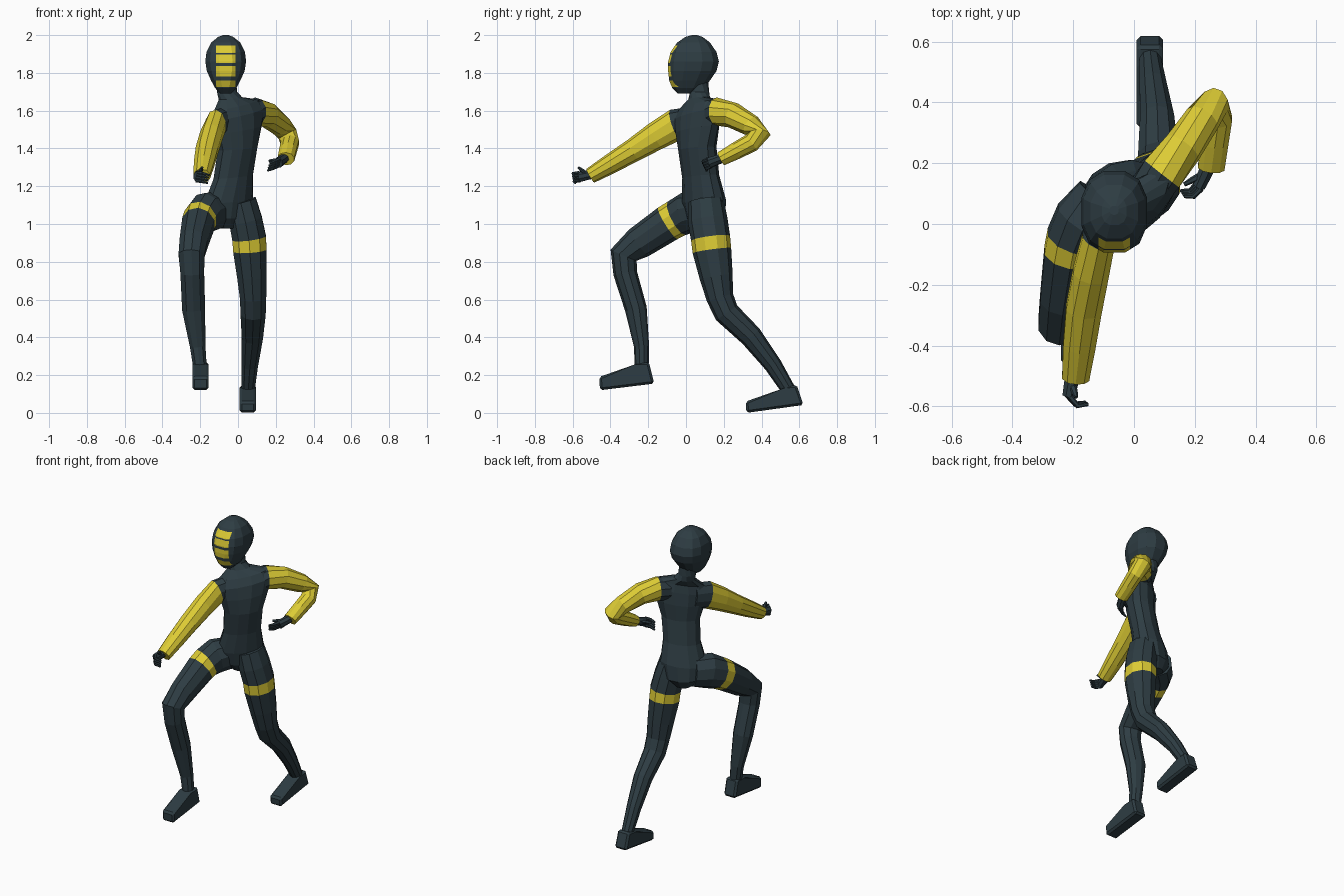
import bpy, bmesh, math
from mathutils import Vector


def material(name, rgb):
    m = bpy.data.materials.new(name)
    m.diffuse_color = (*rgb, 1)
    return m


DARK, YELLOW = 0, 1
MATS = [material("dark slate", (0.027, 0.046, 0.056)), material("yellow", (0.72, 0.60, 0.035))]


def loft(bm, rings, yellow=()):
    """Skin a list of point rings; segments listed in yellow get that colour."""
    vs = [[bm.verts.new(p) for p in r] for r in rings]
    n = len(vs[0])
    for k in range(len(vs) - 1):
        for i in range(n):
            j = (i + 1) % n
            f = bm.faces.new((vs[k][i], vs[k][j], vs[k + 1][j], vs[k + 1][i]))
            f.material_index = YELLOW if k in yellow else DARK
    bm.faces.new(vs[0][::-1])
    end = bm.faces.new(vs[-1])
    end.material_index = YELLOW if len(vs) - 2 in yellow else DARK


def tube(bm, pts, n=10, ref=(1, 0, 0), yellow=()):
    """Limb through (x, y, z, half width, half depth) points."""
    c = [Vector(p[:3]) for p in pts]
    rings = []
    for k, p in enumerate(pts):
        t = Vector()
        if k > 0:
            t += (c[k] - c[k - 1]).normalized()
        if k < len(c) - 1:
            t += (c[k + 1] - c[k]).normalized()
        t.normalize()
        r = Vector(ref)
        u = (r - t * r.dot(t)).normalized()
        v = t.cross(u)
        ang = [2 * math.pi * (i + 0.5) / n for i in range(n)]
        rings.append([c[k] + u * p[3] * math.cos(a) + v * p[4] * math.sin(a) for a in ang])
    loft(bm, rings, yellow)


def finish(bm, name):
    bmesh.ops.recalc_face_normals(bm, faces=bm.faces[:])
    me = bpy.data.meshes.new(name)
    bm.to_mesh(me)
    bm.free()
    for m in MATS:
        me.materials.append(m)
    ob = bpy.data.objects.new(name, me)
    bpy.context.collection.objects.link(ob)
    return ob


def limb(name, pts, yellow):
    bm = bmesh.new()
    tube(bm, pts, yellow=yellow)
    finish(bm, name)


# head: hood with a flattened face, rows are z, front y, back y, half width
bm = bmesh.new()
rings = []
for z, y0, y1, w in [(1.69, -0.045, 0.03, 0.03), (1.72, -0.075, 0.095, 0.058),
                     (1.76, -0.092, 0.13, 0.08), (1.81, -0.098, 0.165, 0.103),
                     (1.86, -0.098, 0.178, 0.111), (1.91, -0.085, 0.165, 0.105),
                     (1.96, -0.05, 0.13, 0.08), (1.99, -0.005, 0.09, 0.042), (2.0, 0.03, 0.06, 0.015)]:
    ring = []
    for i in range(12):
        a = 2 * math.pi * (i + 0.5) / 12
        c, s = math.cos(a), math.sin(a)
        ring.append((-0.065 + w * math.copysign(abs(c) ** 0.85, c),
                     (y0 + y1) / 2 + (y1 - y0) / 2 * math.copysign(abs(s) ** 0.8, s), z))
    rings.append(ring)
loft(bm, rings)
# face stripes cut into the hood
STRIPES = [(1.725, 1.76), (1.78, 1.837), (1.853, 1.897), (1.905, 1.945)]
cuts = [((0, 0, z), (0, 0, 1)) for s in STRIPES for z in s]
cuts += [((x, 0, 0), (1, 0, 0)) for x in (-0.117, -0.013)]
for co, no in cuts:
    bmesh.ops.bisect_plane(bm, geom=bm.verts[:] + bm.edges[:] + bm.faces[:], plane_co=co, plane_no=no)
for f in bm.faces:
    p = f.calc_center_median()
    if p.y < 0 and abs(p.x + 0.065) < 0.052 and any(a < p.z < b for a, b in STRIPES):
        f.material_index = YELLOW
finish(bm, "head")

# torso: twisted rings of centre x, centre y, z, half width, half depth, yaw, sideways tilt
bm = bmesh.new()
rings = []
for cx, cy, z, w, d, yaw, tilt in [
        (-0.06, 0.11, 0.975, 0.05, 0.06, 33, 0), (-0.06, 0.105, 1.03, 0.125, 0.095, 33, 0),
        (-0.05, 0.095, 1.12, 0.145, 0.1, 34, 0.1), (-0.025, 0.078, 1.25, 0.117, 0.086, 36, 0.1),
        (-0.002, 0.06, 1.4, 0.12, 0.088, 38, 0.1), (0.0, 0.06, 1.5, 0.15, 0.088, 40, 0.15),
        (0.0, 0.06, 1.58, 0.175, 0.078, 40, 0.2), (-0.005, 0.065, 1.63, 0.15, 0.06, 40, 0.2),
        (-0.04, 0.07, 1.665, 0.065, 0.056, 30, 0.1), (-0.058, 0.072, 1.70, 0.054, 0.05, 15, 0),
        (-0.062, 0.07, 1.75, 0.054, 0.05, 0, 0)]:
    ca, sa = math.cos(math.radians(yaw)), math.sin(math.radians(yaw))
    ring = []
    for i in range(12):
        a = 2 * math.pi * (i + 0.5) / 12
        x, y = w * math.cos(a), d * math.sin(a)
        ring.append((cx + x * ca - y * sa, cy + x * sa + y * ca, z + tilt * x))
    rings.append(ring)
loft(bm, rings)
finish(bm, "torso_and_neck")

# legs with a yellow thigh band
limb("right_leg", [(-0.11, 0.085, 1.07, 0.09, 0.10), (-0.17, 0.01, 1.06, 0.098, 0.11),
                   (-0.2, -0.05, 1.03, 0.092, 0.1), (-0.21, -0.097, 1.003, 0.09, 0.098),
                   (-0.235, -0.25, 0.9, 0.078, 0.087), (-0.246, -0.33, 0.835, 0.072, 0.075),
                   (-0.242, -0.322, 0.74, 0.066, 0.063), (-0.235, -0.265, 0.55, 0.064, 0.058),
                   (-0.213, -0.235, 0.35, 0.043, 0.04), (-0.2, -0.235, 0.23, 0.037, 0.037)], {2})
limb("left_leg", [(0.015, 0.105, 1.12, 0.085, 0.095), (0.04, 0.115, 1.02, 0.092, 0.105),
                  (0.059, 0.13, 0.925, 0.094, 0.104), (0.063, 0.137, 0.86, 0.093, 0.103),
                  (0.074, 0.16, 0.72, 0.082, 0.088), (0.08, 0.18, 0.61, 0.073, 0.072),
                  (0.08, 0.215, 0.53, 0.07, 0.068), (0.076, 0.345, 0.405, 0.059, 0.06),
                  (0.062, 0.46, 0.255, 0.046, 0.047), (0.052, 0.55, 0.11, 0.036, 0.037)], {2})


# feet: side profile (y, z) given width, edges bevelled
def foot(name, cx, prof):
    bm = bmesh.new()
    loft(bm, [[(cx + s * 0.043, y, z) for y, z in prof] for s in (-1, 1)])
    bmesh.ops.bevel(bm, geom=bm.edges[:], offset=0.012, segments=1, affect='EDGES', profile=0.5)
    finish(bm, name)


foot("right_foot", -0.198, [(-0.168, 0.155), (-0.455, 0.12), (-0.46, 0.19), (-0.275, 0.255), (-0.197, 0.27)])
foot("left_foot", 0.052, [(0.622, 0.042), (0.32, 0.0), (0.316, 0.06), (0.515, 0.13), (0.585, 0.15)])

# yellow sleeves, starting from a dark shoulder
limb("right_sleeve", [(-0.07, 0.03, 1.54, 0.065, 0.08), (-0.117, -0.055, 1.525, 0.058, 0.085),
                      (-0.142, -0.16, 1.465, 0.062, 0.075), (-0.165, -0.28, 1.39, 0.062, 0.062),
                      (-0.18, -0.4, 1.318, 0.056, 0.053), (-0.192, -0.507, 1.255, 0.047, 0.042)], {1, 2, 3, 4})
limb("left_sleeve", [(0.05, 0.11, 1.58, 0.07, 0.07), (0.092, 0.165, 1.595, 0.075, 0.075),
                     (0.16, 0.25, 1.575, 0.066, 0.068), (0.225, 0.345, 1.52, 0.06, 0.058),
                     (0.262, 0.39, 1.475, 0.055, 0.058), (0.275, 0.345, 1.43, 0.05, 0.05),
                     (0.265, 0.27, 1.39, 0.048, 0.046), (0.254, 0.185, 1.345, 0.046, 0.038)], {1, 2, 3, 4, 5, 6})


# gloved hands: palm, four bent fingers and a thumb
def hand(name, wrist, knuckle, first, second, spread, thumb):
    w, k, f, g, s, th = (Vector(v) for v in (wrist, knuckle, first, second, spread, thumb))
    bm = bmesh.new()
    tube(bm, [(*w, 0.026, 0.026), (*w.lerp(k, 0.5), 0.027, 0.025), (*k, 0.03, 0.022)], 8, (0, 0, 1))
    for i in range(4):
        b = k + s * (i - 1.5)
        tube(bm, [(*b, 0.01, 0.01), (*(b + f), 0.009, 0.009), (*(b + f + g), 0.006, 0.006)], 6, (0, 0, 1))
    m = w.lerp(k, 0.4)
    tube(bm, [(*m, 0.013, 0.013), (*m.lerp(th, 0.6), 0.011, 0.011), (*th, 0.007, 0.007)], 6, (0, 0, 1))
    finish(bm, name)


hand("right_hand", (-0.2, -0.49, 1.265), (-0.215, -0.565, 1.25), (0.025, -0.03, -0.004),
     (0.035, 0.005, -0.008), (0.003, -0.002, 0.014), (-0.19, -0.57, 1.3))
hand("left_hand", (0.247, 0.195, 1.35), (0.215, 0.125, 1.325), (-0.025, -0.025, -0.012),
     (-0.03, 0.0, -0.012), (0.004, -0.006, 0.013), (0.165, 0.13, 1.335))
